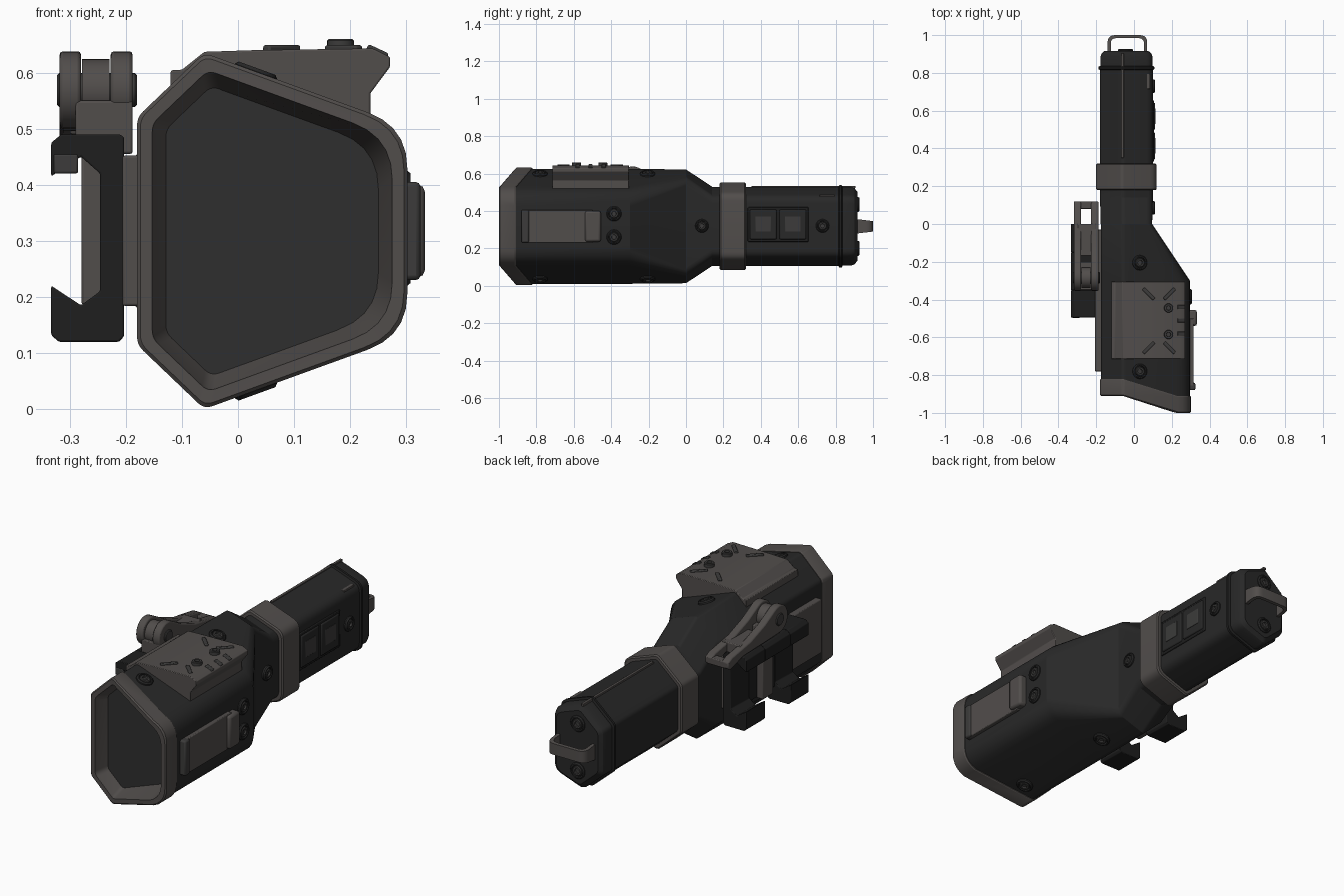
import bpy, bmesh, math
from mathutils import Vector, Matrix

if "Cube" in bpy.data.objects:
    bpy.data.objects.remove(bpy.data.objects["Cube"])

def material(name, c):
    m = bpy.data.materials.new(name)
    m.diffuse_color = (*c, 1)
    m.use_nodes = True
    m.node_tree.nodes["Principled BSDF"].inputs["Base Color"].default_value = m.diffuse_color
    return m

BLACK = material("body black", (0.021, 0.021, 0.021))
JET = material("clamp black", (0.013, 0.013, 0.013))
GREY = material("warm grey", (0.083, 0.075, 0.071))
LENS = material("lens charcoal", (0.028, 0.028, 0.028))
STEEL = material("screw grey", (0.045, 0.044, 0.043))
CZ = 0.3175  # height of the long axis

def finish(name, bm, mat, bevel=0):
    bmesh.ops.recalc_face_normals(bm, faces=bm.faces)
    me = bpy.data.meshes.new(name)
    bm.to_mesh(me)
    bm.free()
    me.materials.append(mat)
    me.polygons.foreach_set("use_smooth", [True] * len(me.polygons))
    me.set_sharp_from_angle(angle=math.radians(28))
    ob = bpy.data.objects.new(name, me)
    bpy.context.collection.objects.link(ob)
    if bevel:
        b = ob.modifiers.new("bevel", 'BEVEL')
        b.width, b.segments, b.limit_method = bevel, 2, 'ANGLE'
    return ob

def loft(name, rings, mat, caps=(True, True), bevel=0):
    bm = bmesh.new()
    vs = [[bm.verts.new(p) for p in r] for r in rings]
    n = len(vs[0])
    for a, b in zip(vs, vs[1:]):
        for i in range(n):
            bm.faces.new((a[i], a[(i + 1) % n], b[(i + 1) % n], b[i]))
    if caps[0]:
        bm.faces.new(vs[0])
    if caps[1]:
        bm.faces.new(vs[-1])
    return finish(name, bm, mat, bevel)

def box(name, x, y, z, mat, bevel=0.004, rot=None):
    c = Vector((sum(x) / 2, sum(y) / 2, sum(z) / 2))
    bm = bmesh.new()
    bmesh.ops.create_cube(bm, size=1)
    s = Matrix.Diagonal((x[1] - x[0], y[1] - y[0], z[1] - z[0], 1))
    bm.transform(Matrix.Translation(c) @ (rot or Matrix()) @ s)
    return finish(name, bm, mat, bevel)

def extrude_y(name, prof, y0, y1, mat, bevel=0.003):
    return loft(name, [[(x, y, z) for x, z in prof] for y in (y0, y1)], mat, bevel=bevel)

def extrude_x(name, prof, x0, x1, mat, bevel=0.004):
    return loft(name, [[(x, y, z) for y, z in prof] for x in (x0, x1)], mat, bevel=bevel)

def offset(poly, d):
    """Grow (or shrink) a counter-clockwise outline by d."""
    out, n = [], len(poly)
    for i in range(n):
        a, b, c = (Vector(poly[k % n]) for k in (i - 1, i, i + 1))
        e, f = (b - a).normalized(), (c - b).normalized()
        n1, n2 = Vector((e.y, -e.x)), Vector((f.y, -f.x))
        out.append(b + (n1 + n2) * d / (1 + n1.dot(n2)))
    return out

def rounded(poly, cuts, seg=5):
    out, n = [], len(poly)
    for i in range(n):
        a, b, c = (Vector(poly[k % n]) for k in (i - 1, i, i + 1))
        p, q = b + (a - b).normalized() * cuts[i], b + (c - b).normalized() * cuts[i]
        for k in range(seg + 1):
            t = k / seg
            out.append(p * (1 - t) ** 2 + b * 2 * t * (1 - t) + q * t * t)
    return out

def section(xr, hz, hl, hr, cut, grow=0):
    """Lopsided six-sided cross-section: ridge at x=-0.06, flats left and right."""
    p = [(-0.06, CZ - hz), (xr, CZ - hr), (xr, CZ + hr), (-0.06, CZ + hz),
         (-0.18, CZ + hl), (-0.18, CZ - hl)]
    return rounded(offset(p, grow), [0.015, cut, cut, 0.015, 0.015, 0.015])

def ring(sec, y, slant=False):
    f = lambda x: -0.09 * min(1, max(0, (x + 0.06) / 0.28)) if slant else 0
    return [(p.x, y + f(p.x), p.y) for p in sec]

head = lambda g: section(0.302, 0.3175, 0.203, 0.186, 0.075, g)
grip = lambda g: section(0.10, 0.215, 0.11, 0.158, 0.035, g)

# Housing: wide head tapering into the grip
shoulder = section(0.10, 0.312, 0.20, 0.258, 0.035, -0.004)
loft("housing", [ring(head(-0.006), -0.86, True), ring(head(-0.006), -0.30),
                 ring(shoulder, 0.0), ring(grip(0), 0.14), ring(grip(0), 0.22)],
     BLACK, (False, True))
# Slanted front bezel and recessed lens
loft("front_bezel", [ring(head(-0.03), -0.82, True), ring(head(-0.003), -0.82, True),
                     ring(head(0), -0.826, True), ring(head(0), -0.904, True),
                     ring(head(-0.006), -0.91, True), ring(head(-0.027), -0.91, True),
                     ring(head(-0.030), -0.895, True), ring(head(-0.052), -0.84)],
     GREY, (False, False))
loft("lens", [ring(head(-0.051), -0.842), ring(head(-0.051), -0.835)], LENS)

# Grip, collar and tail cap
loft("grip", [ring(grip(0), 0.20), ring(grip(0), 0.825)], BLACK)
loft("collar", [ring(grip(0.0), 0.18), ring(grip(0.014), 0.18), ring(grip(0.02), 0.186),
                ring(grip(0.02), 0.314), ring(grip(0.014), 0.32), ring(grip(0.0), 0.32)], GREY)
loft("tail_seal", [ring(grip(0.0), 0.815), ring(grip(0.008), 0.82),
                   ring(grip(0.008), 0.832), ring(grip(0.0), 0.837)], JET)
loft("tail_cap", [ring(grip(-0.002), 0.83), ring(grip(-0.002), 0.885),
                  ring(grip(-0.008), 0.902), ring(grip(-0.025), 0.917)], BLACK)
box("ridge_stripe", (-0.068, -0.054), (0.35, 0.905), (0.52, 0.534), GREY, 0.002)
box("grip_mark", (0.06, 0.085), (0.715, 0.795), (0.474, 0.486), GREY, 0.002)

# Tail loop: a strap swept around a rounded U
outer = rounded([(0.07, 0.90), (0.07, 1.0), (-0.14, 1.0), (-0.14, 0.90)], [0.001, 0.04, 0.04, 0.001])
inner = rounded([(0.053, 0.90), (0.053, 0.984), (-0.123, 0.984), (-0.123, 0.90)], [0.001, 0.03, 0.03, 0.001])
loft("tail_loop", [[(o.x, o.y, CZ - h(o.y)), (i.x, i.y, CZ - h(i.y)),
                    (i.x, i.y, CZ + h(i.y)), (o.x, o.y, CZ + h(o.y))]
                   for h in [lambda y: 0.04 - 0.012 * (y - 0.9) / 0.1]
                   for o, i in zip(outer, inner)], GREY)

# Socket screws
def lathe(name, prof, loc, normal, mat, n=24):
    q = Vector(normal).to_track_quat('Z', 'Y')
    loft(name, [[Vector(loc) + q @ Vector((r * math.cos(a), r * math.sin(a), h))
                 for a in (math.tau * k / n for k in range(n))] for r, h in prof], mat)

def screw(name, loc, normal, s=1.0):
    lathe(name + "_rim", [(0.040 * s, -0.02), (0.040 * s, 0.006), (0.035 * s, 0.012),
                          (0.029 * s, 0.012), (0.028 * s, 0.0)], loc, normal, BLACK)
    lathe(name + "_head", [(0.025 * s, -0.01), (0.025 * s, 0.009), (0.021 * s, 0.012),
                           (0.013 * s, 0.012), (0.012 * s, 0.003)], loc, normal, STEEL)

for y in (-0.78, -0.205):
    for side in (1, -1):
        screw("slope_screw", (0.03, y, CZ + side * 0.279), (0.342, 0, side * 0.94))
for z in (0.385, 0.26):
    screw("side_screw", (0.296, -0.385, z), (1, 0, 0))
for y in (0.085, 0.73):
    screw("grip_screw", (0.10, y, 0.32), (1, 0, 0), 0.9)
for z in (0.435, 0.2):
    screw("tail_screw", (-0.045, 0.915, z), (0, 1, 0))

# Side plate on the right
box("side_plate", (0.28, 0.316), (-0.86, -0.50), (0.23, 0.405), GREY)
box("side_plate_grip", (0.28, 0.333), (-0.54, -0.455), (0.235, 0.40), GREY, 0.012)
box("side_plate_end", (0.28, 0.325), (-0.88, -0.84), (0.23, 0.405), STEEL, 0.008)

# Switch panel on the grip
box("switch_panel", (0.08, 0.106), (0.33, 0.655), (0.235, 0.42), JET)
for y in (0.342, 0.50):
    box("switch_button", (0.09, 0.112), (y, y + 0.142), (0.248, 0.407), BLACK, 0.006)
    box("switch_pad", (0.10, 0.1135), (y + 0.03, y + 0.112), (0.29, 0.37), STEEL, 0.001)

# Top accessory plate riding over the ridge
extrude_y("top_plate", [(-0.12, 0.55), (-0.12, 0.604), (-0.10, 0.605), (-0.06, 0.637),
                        (0.03, 0.64), (0.24, 0.643), (0.271, 0.628), (0.271, 0.61), (0.236, 0.563),
                        (0.236, 0.515), (-0.06, 0.62)], -0.715, -0.305, GREY)
for cx, cy, a in ((0.078, -0.37, -45), (0.188, -0.37, 45), (0.078, -0.655, 45), (0.188, -0.655, -45)):
    box("plate_rib", (cx - 0.04, cx + 0.04), (cy - 0.009, cy + 0.009), (0.63, 0.649), STEEL, 0.004,
        Matrix.Rotation(math.radians(a), 4, 'Z'))
for y in (-0.445, -0.585):
    lathe("plate_screw", [(0.024, 0), (0.024, 0.023), (0.021, 0.026), (0.012, 0.026), (0.011, 0.016)],
          (0.183, y, 0.634), (0, 0, 1), STEEL)
for y in (-0.44, -0.51, -0.58):
    box("plate_notch", (0.228, 0.268), (y - 0.011, y + 0.011), (0.629, 0.643), STEEL, 0.003,
        Matrix.Rotation(math.radians(25), 4, 'Y'))

# Rail clamp on the left
box("clamp_base", (-0.206, -0.17), (-0.78, -0.03), (0.184, 0.452), GREY)
top_jaw = [(-0.203, 0.485), (-0.212, 0.49), (-0.315, 0.49), (-0.333, 0.475),
           (-0.333, 0.415), (-0.28, 0.45), (-0.246, 0.42)]
low_jaw = [(-0.246, 0.21), (-0.28, 0.185), (-0.333, 0.22), (-0.333, 0.132),
           (-0.32, 0.12), (-0.212, 0.12), (-0.203, 0.13)]
for y0, y1 in ((-0.495, -0.35), (-0.15, 0.0)):
    extrude_y("clamp_jaw", top_jaw + low_jaw, y0, y1, JET)
extrude_y("clamp_middle", top_jaw + [(-0.246, 0.19), (-0.203, 0.19)], -0.35, -0.15, JET)
box("recoil_bar", (-0.279, -0.23), (-0.29, -0.21), (0.186, 0.46), GREY)
box("jaw_insert", (-0.329, -0.285), (-0.497, -0.02), (0.42, 0.455), STEEL)

# Cam lever with twin arms on a cross pin
HY, HZ = -0.285, 0.569
arc = [(HY + 0.069 * math.cos(math.radians(a)), HZ + 0.069 * math.sin(math.radians(a)))
       for a in range(60, 271, 15)]
arm = arc + [(-0.2, 0.497), (0.0, 0.492), (0.10, 0.462), (0.12, 0.475), (0.12, 0.505),
             (0.09, 0.52), (-0.06, 0.545), (-0.17, 0.585)]
extrude_x("lever_arm_outer", arm, -0.318, -0.28, GREY, 0.006)
extrude_x("lever_arm_inner", arm, -0.227, -0.188, GREY, 0.006)
box("lever_tip", (-0.30, -0.20), (0.08, 0.12), (0.472, 0.506), GREY)
box("lever_bridge", (-0.30, -0.20), (-0.17, 0.0), (0.49, 0.54), GREY)
lathe("lever_hub", [(0.055, 0), (0.055, 0.049)], (-0.278, HY, HZ), (1, 0, 0), GREY, 32)
lathe("lever_pin", [(0.026, 0), (0.03, 0.004), (0.03, 0.139), (0.026, 0.143)],
      (-0.323, HY, HZ), (1, 0, 0), STEEL)
box("lever_block", (-0.29, -0.188), (-0.35, -0.2), (0.455, 0.55), GREY)
